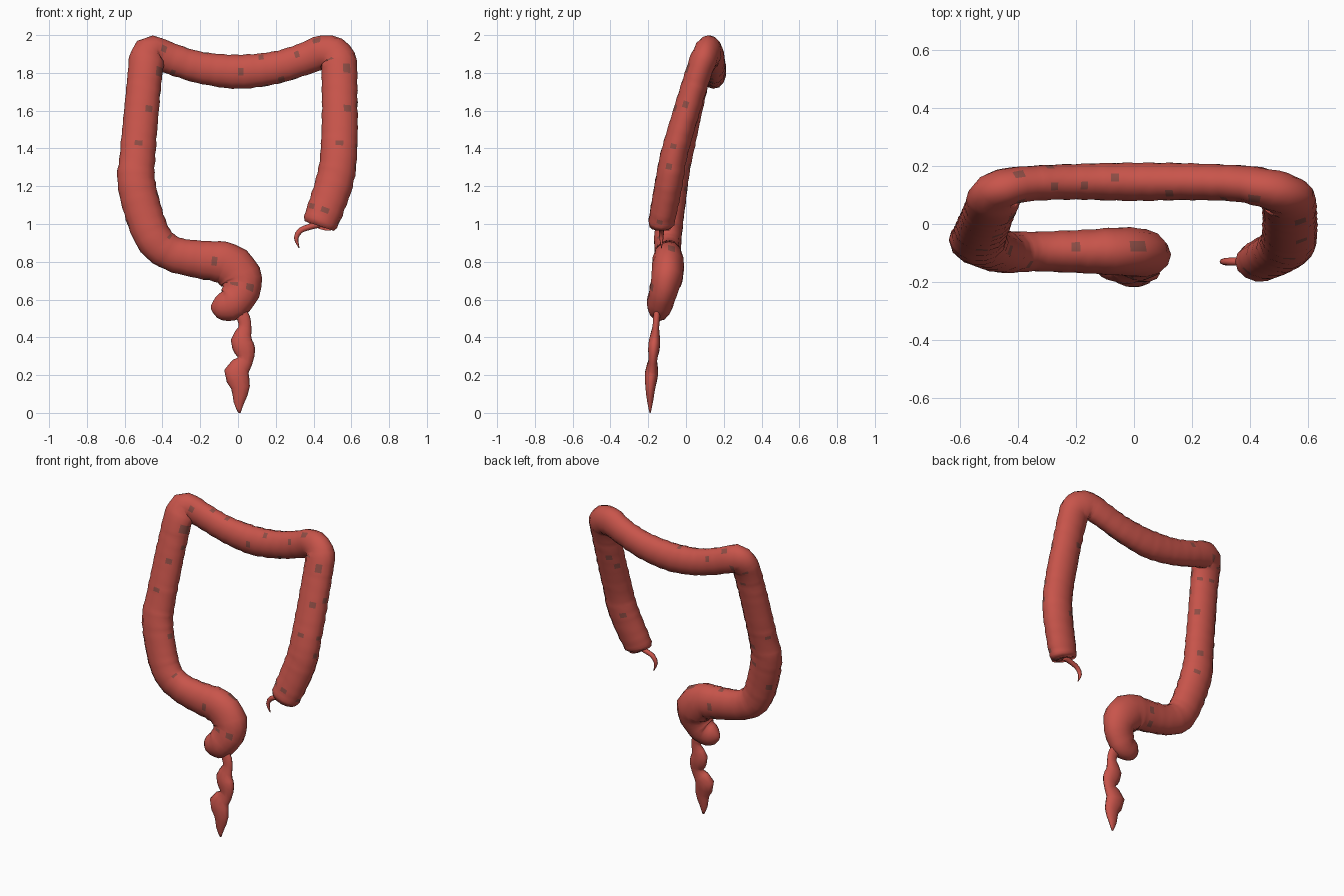
import bpy, bmesh, math, random
from mathutils import Vector

if "Cube" in bpy.data.objects:
    bpy.data.objects.remove(bpy.data.objects["Cube"])

random.seed(4)


def material(name, rgb):
    m = bpy.data.materials.new(name)
    m.diffuse_color = (*rgb, 1)
    m.use_nodes = True
    m.node_tree.nodes["Principled BSDF"].inputs["Base Color"].default_value = m.diffuse_color
    return m


RED = material("flesh red", (0.58, 0.09, 0.07))
DULL = material("dull brown red", (0.27, 0.075, 0.06))


def spline(pts, step):
    """Catmull-Rom samples through (x, y, z, radius)."""
    out = []
    for i in range(len(pts) - 1):
        p = [pts[max(0, min(len(pts) - 1, i + k))] for k in (-1, 0, 1, 2)]
        n = max(2, round(math.dist(p[1][:3], p[2][:3]) / step))
        for j in range(n):
            t = j / n
            out.append([0.5 * (2 * b + (c - a) * t + (2 * a - 5 * b + 4 * c - d) * t * t
                               + (3 * b - a - 3 * c + d) * t ** 3) for a, b, c, d in zip(*p)])
    return out + [list(pts[-1])]


def tube(name, pts, sides=14, step=0.03, flat=0.75, bump=0.0, dull=0.0):
    rows = spline(pts, step)
    bm = bmesh.new()
    rings, length = [], 0.0
    for i, r in enumerate(rows):
        c = Vector(r[:3])
        a, b = rows[max(i - 1, 0)], rows[min(i + 1, len(rows) - 1)]
        t = (Vector(b[:3]) - Vector(a[:3])).normalized()
        side = t.cross(Vector((0, 1, 0))).normalized()
        depth = side.cross(t)
        length += math.dist(r[:3], a[:3])
        ring = []
        for k in range(sides):
            ang = math.tau * k / sides
            # soft pouches along the wall, slightly irregular
            f = 1 + bump * math.sin(length * math.tau / 0.075 + math.sin(2 * ang))
            f += random.uniform(-bump, bump) * 0.5
            ring.append(bm.verts.new(c + side * math.cos(ang) * r[3] * f
                                     + depth * math.sin(ang) * r[3] * flat * f))
        rings.append(ring)
    for r0, r1 in zip(rings, rings[1:]):
        for k in range(sides):
            q = (k + 1) % sides
            f = bm.faces.new((r0[k], r0[q], r1[q], r1[k]))
            f.material_index = int(random.random() < dull)
    bm.faces.new(rings[0][::-1])
    bm.faces.new(rings[-1])
    bmesh.ops.recalc_face_normals(bm, faces=bm.faces)
    me = bpy.data.meshes.new(name)
    bm.to_mesh(me)
    bm.free()
    me.materials.append(RED)
    me.materials.append(DULL)
    me.polygons.foreach_set("use_smooth", [True] * len(me.polygons))
    ob = bpy.data.objects.new(name, me)
    bpy.context.collection.objects.link(ob)
    return ob


# blunt pouch rising up one side
rising = [(0.432, -0.13, 0.995, 0.07), (0.437, -0.13, 1.01, 0.092),
          (0.51, -0.09, 1.22, 0.099), (0.535, -0.055, 1.40, 0.096)]

# upper bend and half of the sagging cross part, mirrored for the other half
bend = [(0.537, 0.06, 1.78, 0.094), (0.52, 0.1, 1.88, 0.098), (0.45, 0.125, 1.908, 0.092),
        (0.36, 0.14, 1.877, 0.085), (0.2, 0.146, 1.828, 0.086)]
middle = [(0, 0.146, 1.806, 0.09)]
far_bend = [(-0.92 * x if x > 0.5 else -x, y, z, 0.97 * r) for x, y, z, r in reversed(bend)]

# other side going down into the S-shaped hook and its rounded end
falling = [(-0.53, -0.03, 1.38, 0.094), (-0.535, -0.065, 1.2, 0.1),
           (-0.455, -0.095, 0.94, 0.098), (-0.35, -0.095, 0.845, 0.093),
           (-0.2, -0.095, 0.812, 0.1), (-0.06, -0.095, 0.79, 0.112),
           (0.012, -0.1, 0.72, 0.113), (0.015, -0.12, 0.645, 0.1),
           (-0.03, -0.138, 0.58, 0.092), (-0.07, -0.14, 0.565, 0.08),
           (-0.115, -0.14, 0.56, 0.055), (-0.142, -0.14, 0.56, 0.012)]

tube("large_bowel", rising + bend + middle + far_bend + falling, bump=0.022, dull=0.03)

# thin worm-like appendage at the blunt end
tube("appendix", [(x, -0.13, z, r) for x, z, r in (
    (0.43, 1.0, 0.02), (0.38, 0.985, 0.016), (0.33, 0.965, 0.015),
    (0.308, 0.925, 0.012), (0.324, 0.872, 0.002))], sides=8, step=0.02, flat=0.9)

# knotted lower passage tapering to a point, leaning forward as it goes down
tube("lower_passage", [(x, -0.19 + 0.09 * max(0, z - 0.12), z, r) for x, z, r in (
    (0.0, 0.56, 0.03), (0.03, 0.5, 0.035), (0.037, 0.45, 0.034), (0.018, 0.385, 0.056),
    (0.036, 0.33, 0.056), (0.037, 0.275, 0.042), (-0.008, 0.215, 0.066),
    (0.013, 0.135, 0.05), (0.005, 0.055, 0.028), (0.008, 0.0, 0.006))],
     sides=10, step=0.035, flat=0.55)
